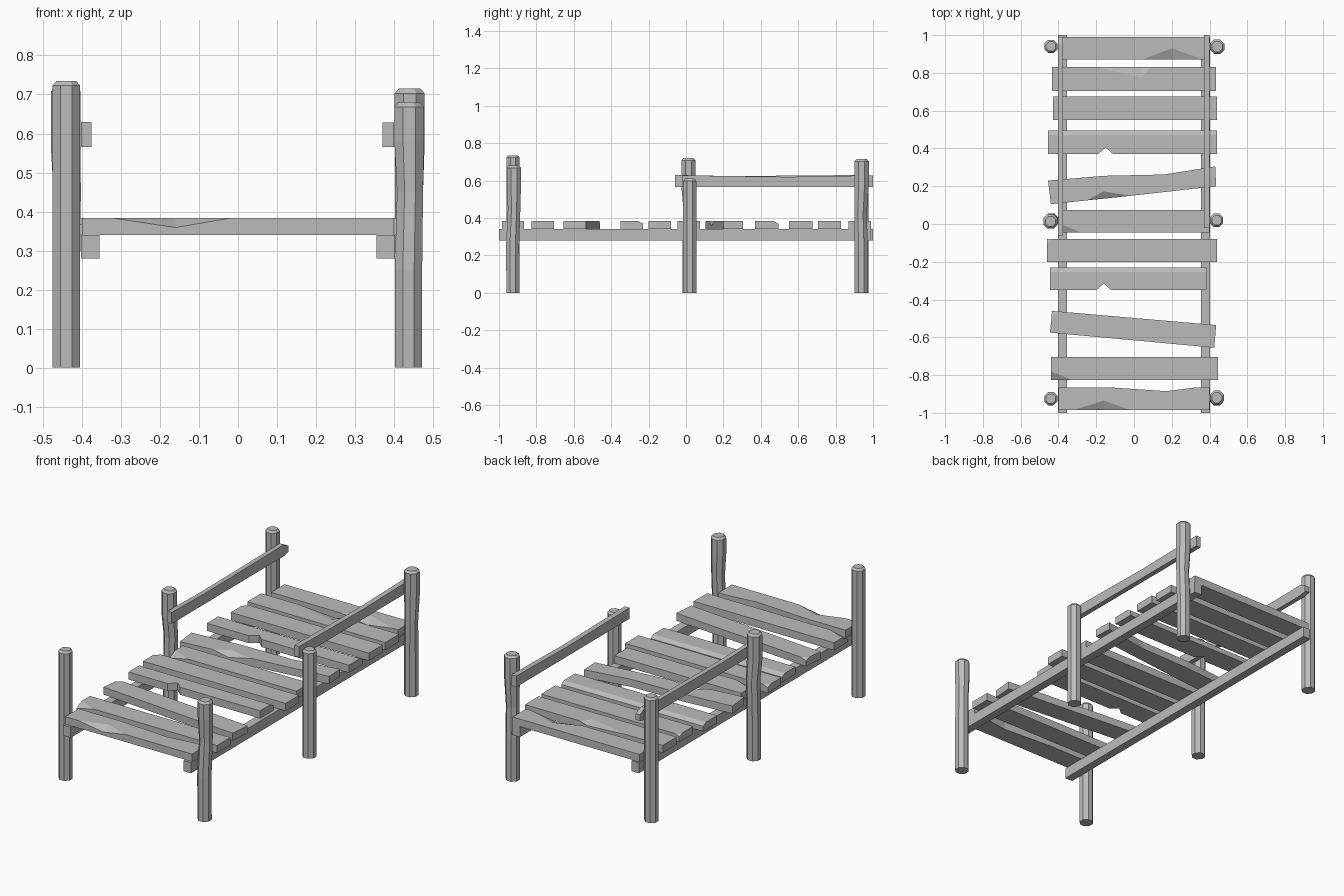
import bpy, bmesh, math
from mathutils import Vector

old = bpy.data.objects.get("Cube")
if old:
    bpy.data.objects.remove(old, do_unlink=True)

wood = bpy.data.materials.new("weathered grey wood")
wood.use_nodes = True
GREY = (0.5, 0.5, 0.5, 1)
wood.diffuse_color = GREY
wood.node_tree.nodes["Principled BSDF"].inputs["Base Color"].default_value = GREY

LOW, TOP = 0.34, 0.383


def finish(name, bm):
    bmesh.ops.recalc_face_normals(bm, faces=bm.faces)
    mesh = bpy.data.meshes.new(name)
    bm.to_mesh(mesh)
    bm.free()
    mesh.materials.append(wood)
    obj = bpy.data.objects.new(name, mesh)
    bpy.context.collection.objects.link(obj)


def plank(name, outline, chip=None, apex=None, drop=0.024, worn=False):
    """Board from a plan outline; chip is the outline corner knocked down."""
    bm = bmesh.new()
    n = len(outline)
    base = [bm.verts.new((x, y, LOW)) for x, y in outline]
    top = [bm.verts.new((x, y, TOP - (drop if i == chip else 0)))
           for i, (x, y) in enumerate(outline)]
    bm.faces.new(base[::-1])
    for i in range(n):
        j = (i + 1) % n
        bm.faces.new((base[i], base[j], top[j], top[i]))
    upper = list(top)
    if chip is not None:
        a, m, b = top[chip - 1], top[chip], top[(chip + 1) % n]
        if apex:
            peak = bm.verts.new((*apex, TOP))
            bm.faces.new((a, m, peak))
            bm.faces.new((m, b, peak))
            upper[chip] = peak
        else:
            bm.faces.new((a, m, b))
            upper.pop(chip)
    bm.faces.new(upper)
    if worn:  # sloped rear edge
        y = max(p[1] for p in outline)
        geom = bm.verts[:] + bm.edges[:] + bm.faces[:]
        cut = bmesh.ops.bisect_plane(bm, geom=geom, plane_co=(0, y - 0.025, TOP),
                                     plane_no=(0, 0.014, 0.025), clear_outer=True)
        rim = [e for e in bm.edges if e.is_boundary]
        bmesh.ops.holes_fill(bm, edges=rim)
    finish(name, bm)


def board(x0, x1, y0, y1, front=(), back=()):
    """Rectangular outline with extra points along the front or back edge."""
    return [(x0, y0), *front, (x1, y0), (x1, y1), *back, (x0, y1)]


# Deck boards, front to back
plank("deck_board_1", board(-.4, .4, -.985, -.865,
      [(-.32, -.985), (-.16, -.985), (-.02, -.985)],
      [(.33, -.865), (.17, -.885), (-.13, -.865)]), 2, (-.16, -.935))
plank("deck_board_2", [(-.33, -.825), (.445, -.825), (.445, -.705),
      (-.44, -.705), (-.44, -.78), (-.44, -.825)], 5)
plank("deck_board_3", [(-.445, -.575), (.425, -.655), (.435, -.535),
      (-.4, -.463), (-.435, -.46), (-.436, -.49)], 4, drop=.012)
plank("deck_board_4", board(-.445, .385, -.35, -.23,
      [(-.2, -.35), (-.16, -.315), (-.12, -.35)]), worn=True)
plank("deck_board_5", board(-.46, .44, -.2, -.08, (), [(-.43, -.08)])[:-1]
      + [(-.46, -.08), (-.46, -.11)], 4, drop=.012)
plank("deck_board_6", [(-.28, -.045), (.4, -.045), (.4, .075),
      (-.4, .075), (-.4, .005), (-.4, -.045)], 5)
plank("deck_board_7", [(-.44, .105), (-.25, .125), (-.15, .135), (-.02, .149),
      (.435, .2), (.43, .305), (.16, .262), (-.16, .255), (-.455, .23)],
      2, (-.16, .173))
plank("deck_board_8", board(-.455, .44, .37, .495,
      [(-.19, .37), (-.15, .405), (-.11, .37)]), worn=True)
plank("deck_board_9", [(-.43, .55), (.44, .55), (.44, .675),
      (-.405, .675), (-.43, .675), (-.43, .645)], 4, drop=.012)
plank("deck_board_10", board(-.435, .435, .705, .83, (),
      [(.09, .83), (.04, .83), (-.2, .83)]), 4, (.04, .775), drop=.015)
plank("deck_board_11", board(-.4, .4, .87, .99,
      [(.04, .87), (.2, .87), (.37, .87)]), 2, (.2, .93))


def beam(name, x0, x1, stations):
    """Squared timber along y; stations are (y, bottom, top)."""
    bm = bmesh.new()
    rings = [[bm.verts.new((x, y, z)) for x, z in
              ((x0, lo), (x1, lo), (x1, hi), (x0, hi))] for y, lo, hi in stations]
    for a, b in zip(rings, rings[1:]):
        for i in range(4):
            j = (i + 1) % 4
            bm.faces.new((a[i], a[j], b[j], b[i]))
    bm.faces.new(rings[0])
    bm.faces.new(rings[-1])
    finish(name, bm)


# Support beams and handrails
beam("left_beam", .355, .403, [(-1, .28, LOW), (.99, .28, LOW)])
beam("right_beam", -.403, -.355, [(-1, .28, LOW), (1, .28, LOW)])
beam("left_handrail", .37, .4, [(-.02, .565, .628), (.55, .565, .62), (1, .565, .628)])
beam("right_handrail", -.403, -.376,
     [(-.06, .565, .63), (.25, .565, .624), (.95, .565, .63), (.99, .575, .61)])


def post(name, x, y, height, bends=()):
    """Octagonal log; bends are (z, dx, dy, scale) rings above the foot."""
    last = bends[-1][1:] if bends else (0, 0, 1)
    dx, dy, s = last
    rings = [(0, 0, 0, 1), *bends, (height - .012, dx, dy, s),
             (height, dx, dy, s * .72)]
    bm = bmesh.new()
    loops = []
    for z, ox, oy, scale in rings:
        loops.append([bm.verts.new((x + ox + .038 * scale * math.cos(a),
                                    y + oy + .038 * scale * math.sin(a), z))
                      for a in ((k + .5) * math.pi / 4 for k in range(8))])
    for a, b in zip(loops, loops[1:]):
        for k in range(8):
            j = (k + 1) % 8
            bm.faces.new((a[k], a[j], b[j], b[k]))
    bm.faces.new(loops[0])
    bm.faces.new(loops[-1])
    finish(name, bm)


# Posts
post("front_right_post", -.44, -.925, .735)
post("front_left_post", .437, -.925, .68,
     [(.25, 0, -.002, 1), (.45, .004, .006, .95), (.58, .002, .005, 1.08)])
post("middle_right_post", -.44, .017, .72,
     [(.25, 0, 0, 1), (.45, .002, .004, 1), (.57, -.002, -.004, 1.08)])
post("middle_left_post", .437, .02, .61)
post("back_right_post", -.44, .94, .71)
post("back_left_post", .437, .937, .715,
     [(.25, 0, 0, 1), (.42, .003, -.004, .95), (.58, .003, .002, 1.1)])
